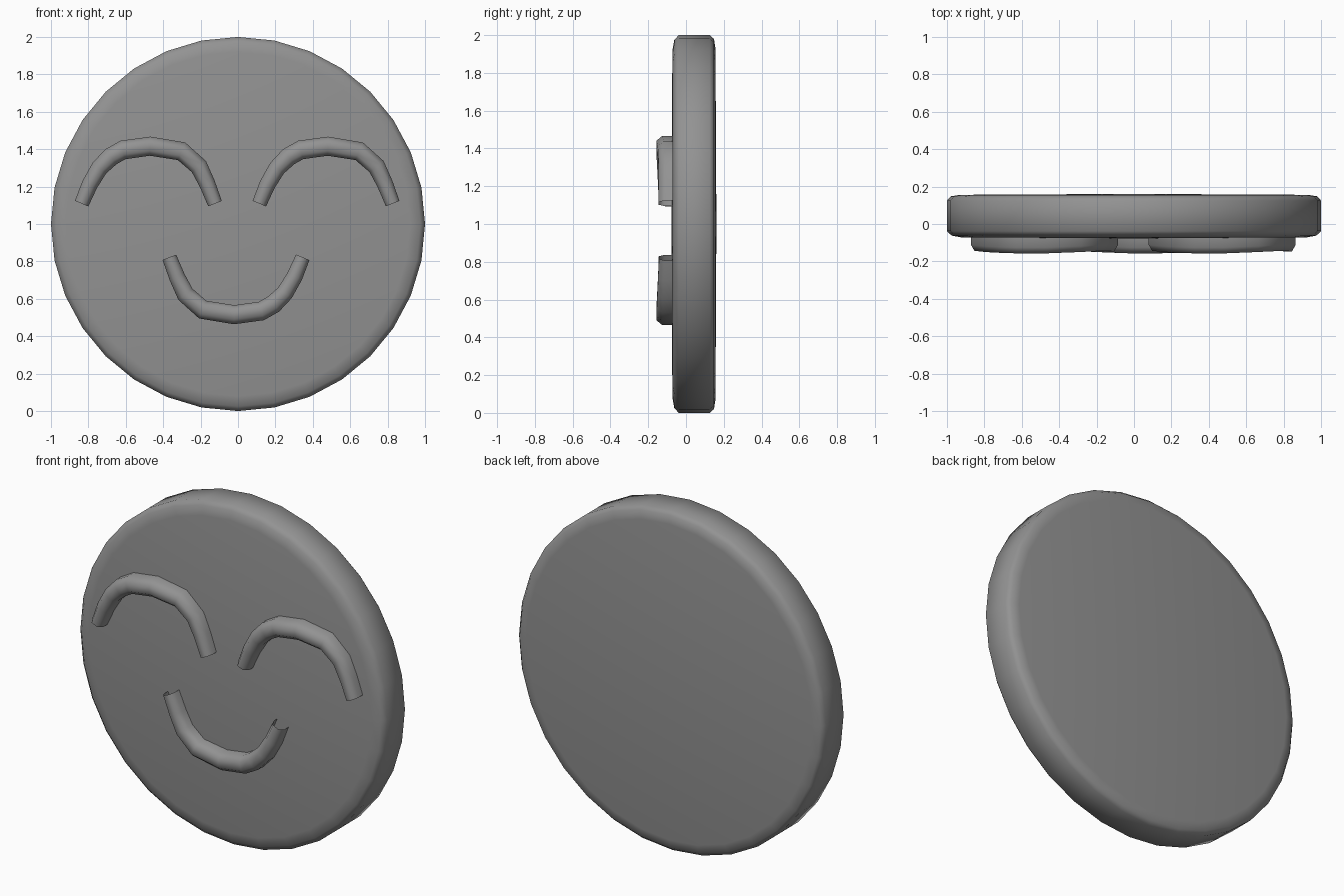
import bpy, bmesh, math
from mathutils import Vector

if "Cube" in bpy.data.objects:
    bpy.data.objects.remove(bpy.data.objects["Cube"])

# Dark grey used by every part
grey = bpy.data.materials.new("dark_grey")
grey.diffuse_color = (0.29, 0.29, 0.29, 1)
grey.use_nodes = True
grey.node_tree.nodes["Principled BSDF"].inputs["Base Color"].default_value = grey.diffuse_color


def finish(bm, name, angle):
    bmesh.ops.recalc_face_normals(bm, faces=bm.faces)
    mesh = bpy.data.meshes.new(name)
    bm.to_mesh(mesh)
    bm.free()
    mesh.materials.append(grey)
    ob = bpy.data.objects.new(name, mesh)
    bpy.context.collection.objects.link(ob)
    bpy.ops.object.select_all(action='DESELECT')
    ob.select_set(True)
    bpy.context.view_layer.objects.active = ob
    bpy.ops.object.shade_smooth_by_angle(angle=math.radians(angle))
    return ob


# Round face: slightly domed, soft-edged disc lathed around the y axis
profile = [(0, -0.078), (0.92, -0.072), (0.975, -0.062), (1.0, -0.038),
           (1.0, 0.125), (0.98, 0.148), (0.93, 0.156), (0, 0.161)]
bm = bmesh.new()
verts = [bm.verts.new((0, y, r)) for r, y in profile]
edges = [bm.edges.new(p) for p in zip(verts, verts[1:])]
bmesh.ops.spin(bm, geom=verts + edges, cent=(0, 0, 0), axis=(0, 1, 0),
               angle=math.tau, steps=32)
bmesh.ops.remove_doubles(bm, verts=bm.verts, dist=1e-4)
disc = finish(bm, "face_disc", 60)
disc.location.z = 1.0

# Shared arc: x, z, half width, front depth along the centre line
arc = [(-0.836, 1.109, 0.039, -0.143), (-0.793, 1.211, 0.043, -0.148),
       (-0.741, 1.299, 0.046, -0.152), (-0.679, 1.360, 0.050, -0.155),
       (-0.615, 1.396, 0.051, -0.157), (-0.470, 1.416, 0.051, -0.157),
       (-0.302, 1.389, 0.051, -0.150), (-0.209, 1.307, 0.048, -0.145),
       (-0.164, 1.214, 0.043, -0.145), (-0.123, 1.109, 0.039, -0.146)]


def arch_bar(name):
    """Open-ended half-pipe following the arc, its back sunk in the disc."""
    bm = bmesh.new()
    pts = [Vector((x, 0, z)) for x, z, _, _ in arc]
    rings = []
    for i, (_, _, w, d) in enumerate(arc):
        t = (pts[min(i + 1, len(pts) - 1)] - pts[max(i - 1, 0)]).normalized()
        side = Vector((-t.z, 0, t.x))
        section = [(-1, -0.05), (-1, d + 0.032), (-0.48, d),
                   (0.48, d), (1, d + 0.032), (1, -0.05)]
        rings.append([bm.verts.new(pts[i] + side * s * w + Vector((0, y, 0)))
                      for s, y in section])
    for a, b in zip(rings, rings[1:]):
        for j in range(len(a) - 1):
            bm.faces.new((a[j], a[j + 1], b[j + 1], b[j]))
    ob = finish(bm, name, 60)
    # Open strips: make sure the front faces point towards -y
    if sum(p.normal.y for p in ob.data.polygons) > 0:
        ob.data.flip_normals()
    return ob


# Two closed eyes and the mouth, which is the same bar turned half round
arch_bar("left_eye")
arch_bar("right_eye").location.x = 0.95
mouth = arch_bar("mouth")
mouth.rotation_euler.y = math.pi
mouth.location = (-0.49, 0, 1.931)
